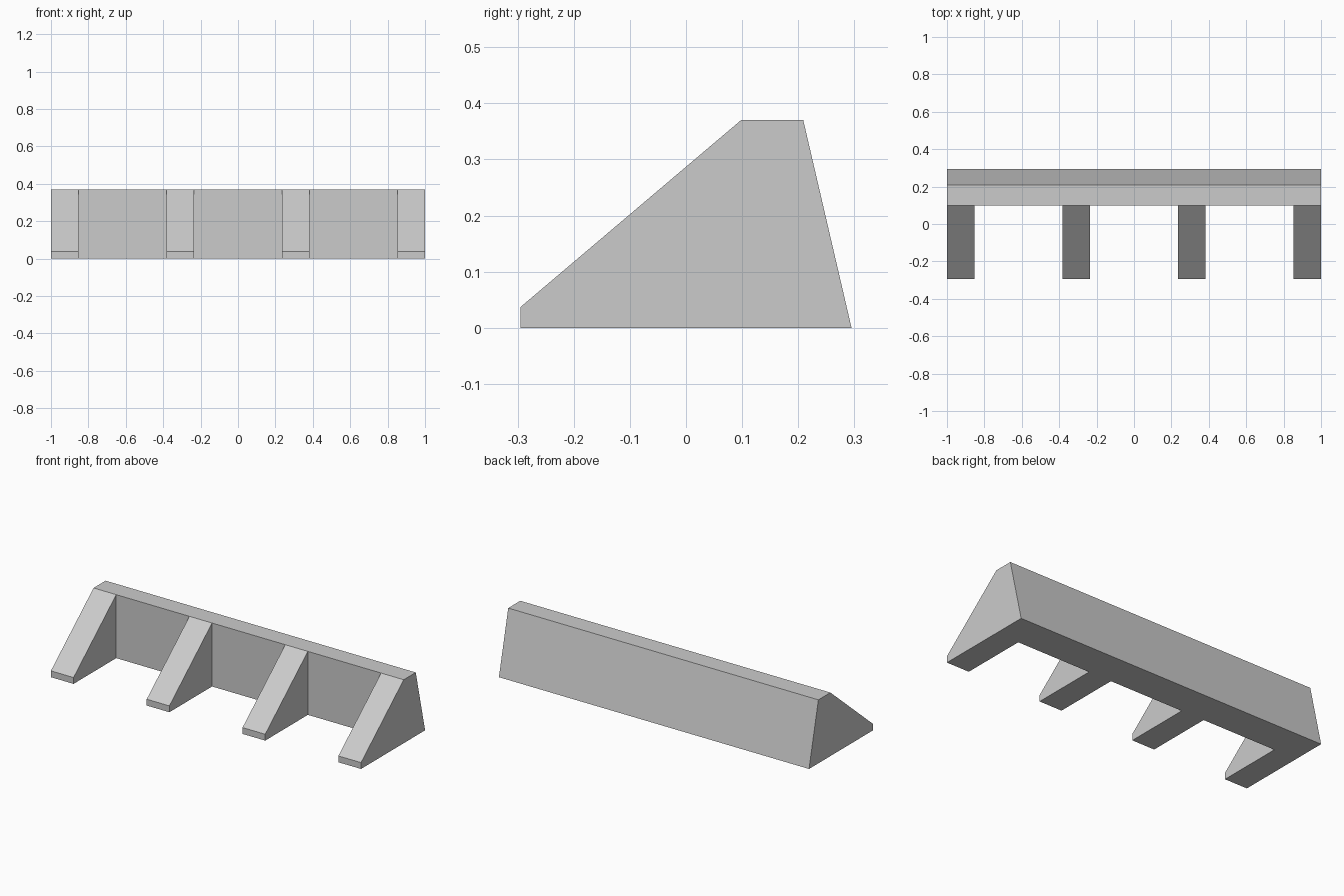
import bpy
import bmesh

cube = bpy.data.objects.get("Cube")
if cube:
    bpy.data.objects.remove(cube, do_unlink=True)

# One plain grey for the whole model
grey = bpy.data.materials.new("concrete_grey")
grey.use_nodes = True
colour = (0.6, 0.6, 0.6, 1.0)
grey.diffuse_color = colour
grey.node_tree.nodes["Principled BSDF"].inputs["Base Color"].default_value = colour


def extrude_profile(name, profile, centre_x, width):
    """Solid made from a (y, z) profile swept along x."""
    bm = bmesh.new()
    face = bm.faces.new([bm.verts.new((centre_x - width / 2, y, z)) for y, z in profile])
    swept = bmesh.ops.extrude_face_region(bm, geom=[face], use_keep_orig=True)
    verts = [v for v in swept["geom"] if isinstance(v, bmesh.types.BMVert)]
    bmesh.ops.translate(bm, verts=verts, vec=(width, 0, 0))
    bmesh.ops.recalc_face_normals(bm, faces=bm.faces)
    mesh = bpy.data.meshes.new(name)
    bm.to_mesh(mesh)
    bm.free()
    mesh.materials.append(grey)
    obj = bpy.data.objects.new(name, mesh)
    bpy.context.collection.objects.link(obj)
    return obj


FRONT, BACK = -0.295, 0.295
WALL_FRONT, CREST_BACK = 0.098, 0.209
HEIGHT, TOE = 0.37, 0.037

# Long wall: upright front, sloping back
extrude_profile(
    "wall",
    [(WALL_FRONT, 0), (BACK, 0), (CREST_BACK, HEIGHT), (WALL_FRONT, HEIGHT)],
    0, 2)

# Four sloping buttresses, evenly spaced along the front
WIDTH = 0.146
spacing = (2 - WIDTH) / 3
for i in range(4):
    extrude_profile(
        f"buttress_{i + 1}",
        [(FRONT, 0), (WALL_FRONT, 0), (WALL_FRONT, HEIGHT), (FRONT, TOE)],
        (i - 1.5) * spacing, WIDTH)
